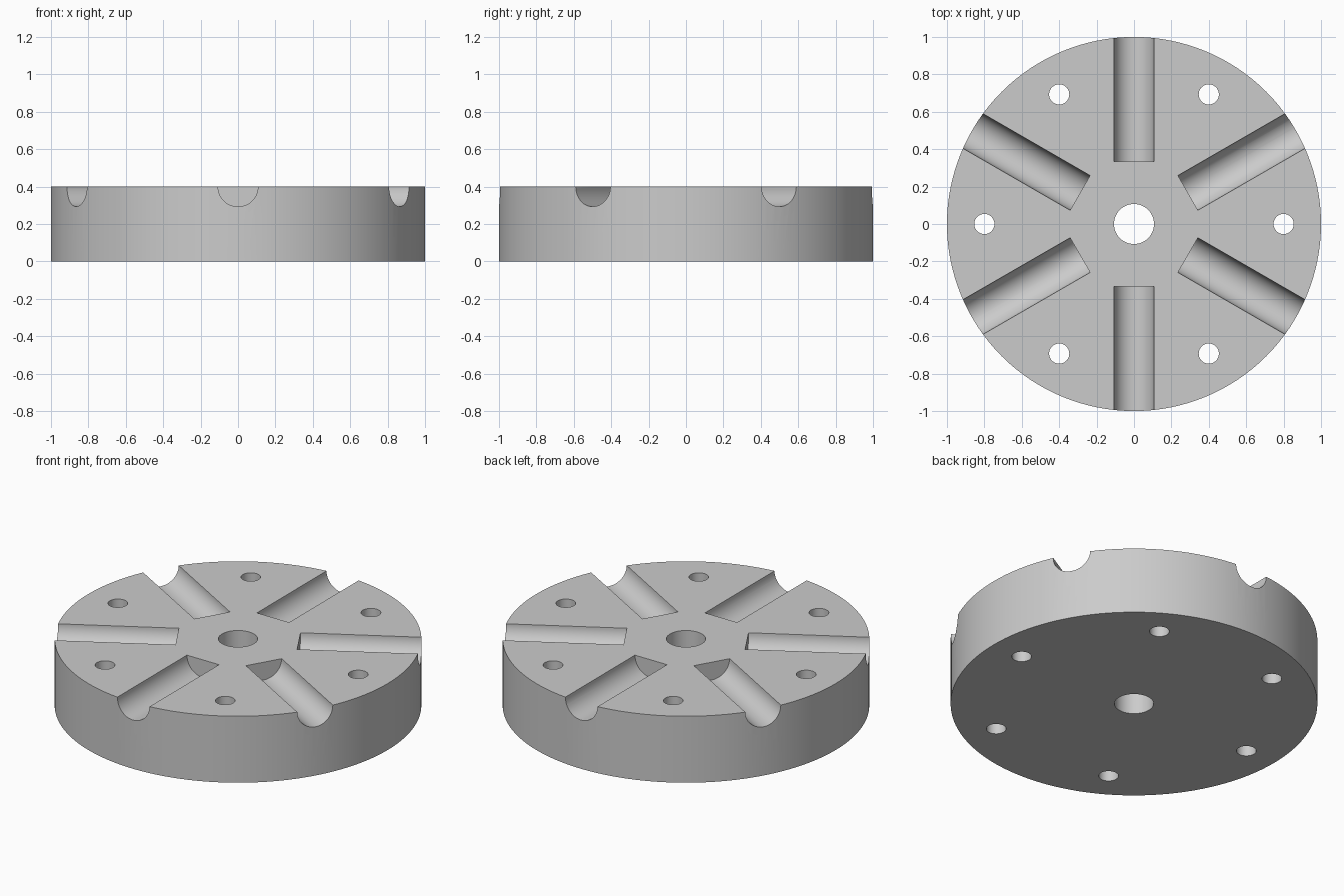
import bpy, bmesh, math
from mathutils import Matrix

cube = bpy.data.objects.get("Cube")
if cube:
    bpy.data.objects.remove(cube, do_unlink=True)

HEIGHT = 0.4
GROOVE_R = 0.107
GROOVE_START = 0.333
GROOVE_END = 1.2
BOLT_R = 0.054
BOLT_CIRCLE = 0.8

grey = bpy.data.materials.new("plain grey")
grey.use_nodes = True
grey.diffuse_color = (0.6, 0.6, 0.6, 1)
grey.node_tree.nodes["Principled BSDF"].inputs["Base Color"].default_value = grey.diffuse_color


def add_cylinder(bm, radius, depth, matrix, sides):
    bmesh.ops.create_cone(bm, cap_ends=True, segments=sides, radius1=radius,
                          radius2=radius, depth=depth, matrix=matrix)


def make_object(name, bm):
    mesh = bpy.data.meshes.new(name)
    bm.to_mesh(mesh)
    bm.free()
    mesh.materials.append(grey)
    obj = bpy.data.objects.new(name, mesh)
    bpy.context.collection.objects.link(obj)
    return obj


# Solid round plate
bm = bmesh.new()
add_cylinder(bm, 1, HEIGHT, Matrix.Translation((0, 0, HEIGHT / 2)), 128)
plate = make_object("grooved_plate", bm)

# Cutter: centre bore, six bolt holes and six round-bottomed radial grooves
bm = bmesh.new()
middle = Matrix.Translation((0, 0, HEIGHT / 2))
add_cylinder(bm, GROOVE_R, 1, middle, 48)
for i in range(6):
    turn = Matrix.Rotation(i * math.tau / 6, 4, 'Z')
    add_cylinder(bm, BOLT_R, 1, turn @ Matrix.Translation((BOLT_CIRCLE, 0, 0)) @ middle, 32)
    lay = Matrix.Translation((0, (GROOVE_START + GROOVE_END) / 2, HEIGHT)) @ Matrix.Rotation(math.pi / 2, 4, 'X')
    add_cylinder(bm, GROOVE_R, GROOVE_END - GROOVE_START, turn @ lay, 48)
cutter = make_object("hole_and_groove_cutter", bm)
cutter.hide_render = True

# Cut the plate, then discard the cutter
bpy.context.view_layer.objects.active = plate
plate.select_set(True)
cut = plate.modifiers.new("cut", 'BOOLEAN')
cut.operation = 'DIFFERENCE'
cut.solver = 'EXACT'
cut.object = cutter
bpy.ops.object.modifier_apply(modifier=cut.name)
bpy.data.objects.remove(cutter, do_unlink=True)
bpy.ops.object.shade_smooth_by_angle(angle=math.radians(30))
